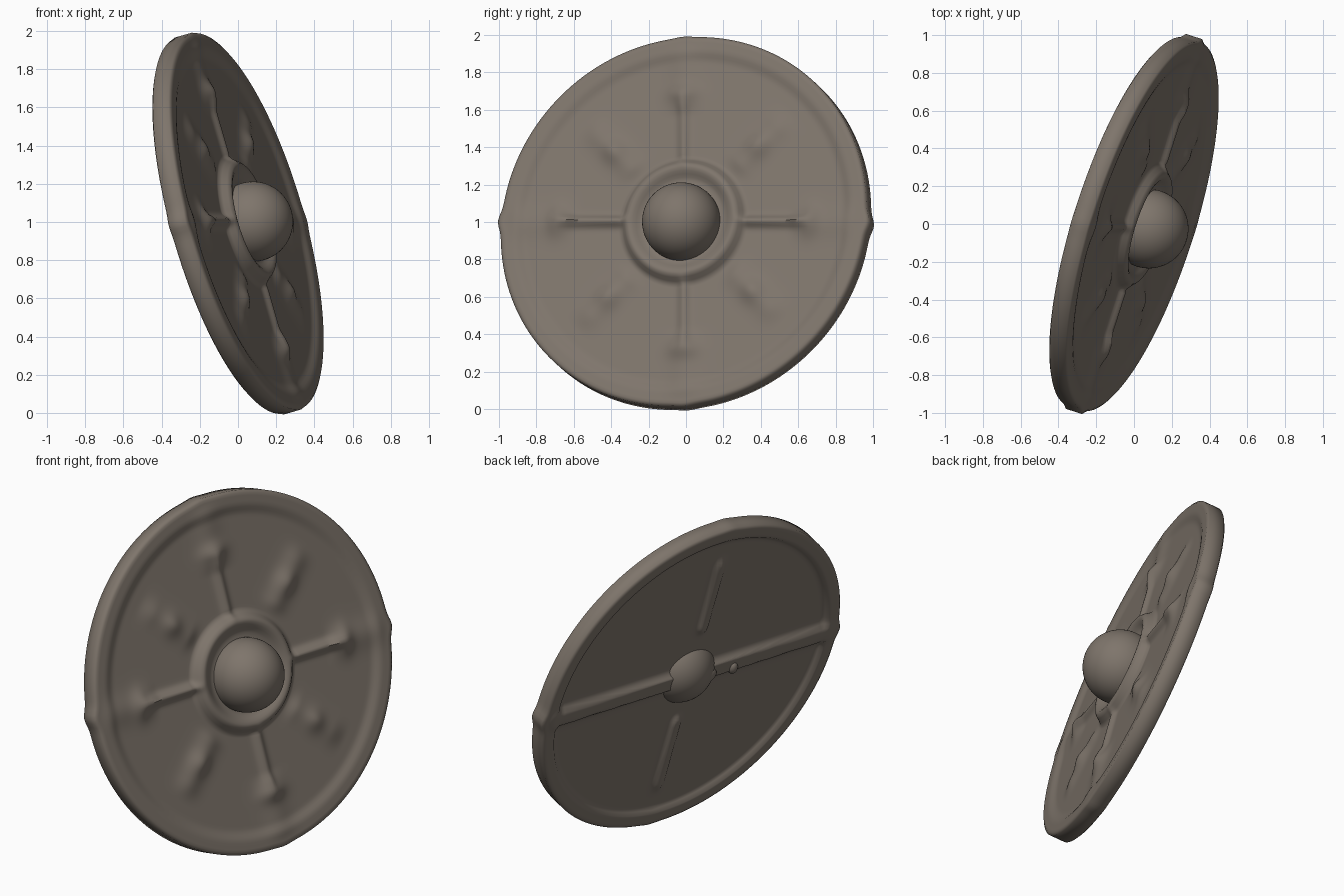
import bpy, bmesh, math
from mathutils import Matrix, Vector

if "Cube" in bpy.data.objects:
    bpy.data.objects.remove(bpy.data.objects["Cube"])

mat = bpy.data.materials.new("weathered brown")
mat.diffuse_color = (0.21, 0.178, 0.148, 1)
mat.use_nodes = True
mat.node_tree.nodes["Principled BSDF"].inputs["Base Color"].default_value = mat.diffuse_color

# Shield frame: N is the facing direction, U runs along the cross bar, V_ANG is the upright rib
N = Vector((1, -0.32, 0.29)).normalized()
U = Vector((0.32, 1, 0)).normalized()
W = N.cross(U)
FRAME = Matrix((U, W, N)).transposed().to_4x4()
FRAME.translation = Vector((0, 0, 0.992))
upright = Vector((-0.29, 0, 1)).normalized()
V_ANG = math.atan2(upright.dot(W), upright.dot(U))
AXES = [0, V_ANG, math.pi, V_ANG + math.pi]
DIAGONALS = [(a + b) / 2 for a, b in zip(AXES, AXES[1:] + [2 * math.pi])]
R = 1.022


def step(a, b, x):
    t = min(1, max(0, (x - a) / (b - a)))
    return t * t * (3 - 2 * t)


def bump(x, c, w):
    return math.exp(-((x - c) / w) ** 2)


def rib(r, ang, axis, width, r0, r1):
    """Soft straight rib along one direction, from r0 to r1."""
    along, side = r * math.cos(ang - axis), r * math.sin(ang - axis)
    return bump(side, 0, width) * step(r0 - .04, r0 + .04, along) * (1 - step(r1 - .06, r1 + .06, along))


def knot(r, ang, axis, c, wl, ws):
    return bump(r * math.cos(ang - axis), c, wl) * bump(r * math.sin(ang - axis), 0, ws)


def front_height(r, ang):
    h = 0.036 + 0.018 * step(0.88, 0.95, r)          # panel and raised rim
    h += 0.055 * (1 - step(0.30, 0.355, r))          # collar around the boss
    h -= 0.035 * (1 - step(0.22, 0.29, r))
    for i, a in enumerate(AXES):
        h += (0.036 if i % 2 == 0 else 0.022) * rib(r, ang, a, 0.028, 0.33, 0.68)
        h += 0.014 * rib(r, ang, a, 0.08, 0.62, 0.95)
        h += 0.026 * knot(r, ang, a, 0.71, 0.05, 0.08)
    for a in DIAGONALS:
        h += 0.018 * rib(r, ang, a, 0.07, 0.40, 0.76)
        h += 0.02 * knot(r, ang, a, 0.57, 0.06, 0.06)
    return h


def back_height(r, ang):
    h = 0.028 + 0.026 * step(0.915, 0.945, r)
    for i, a in enumerate(AXES):
        if i % 2 == 0:
            h += 0.036 * min(1, 2.2 * rib(r, ang, a, 0.045, -0.05, 0.95))
        else:
            h += 0.022 * min(1, 1.6 * rib(r, ang, a, 0.03, 0.3, 0.78))
    return -min(h, 0.064)


def edge_radius(ang):
    e = R
    for i, a in enumerate(AXES):
        d = math.atan2(math.sin(ang - a), math.cos(ang - a))
        e += (0.02 if i % 2 == 0 else 0.006) * bump(d, 0, 0.05)
    return e


def finish(name, bm, angle):
    bmesh.ops.recalc_face_normals(bm, faces=bm.faces[:])
    me = bpy.data.meshes.new(name)
    bm.to_mesh(me)
    bm.free()
    me.materials.append(mat)
    ob = bpy.data.objects.new(name, me)
    bpy.context.collection.objects.link(ob)
    ob.matrix_world = FRAME
    bpy.context.view_layer.objects.active = ob
    ob.select_set(True)
    bpy.ops.object.shade_smooth_by_angle(angle=math.radians(angle))
    ob.select_set(False)


# Shield disc: front rings, rounded edge, back rings
SEG, RINGS = 256, 64
bm = bmesh.new()
layers = []
for fn, order in ((front_height, range(1, RINGS + 1)), (back_height, range(RINGS, 0, -1))):
    for j in order:
        t = j / RINGS
        ring = []
        for s in range(SEG):
            ang = 2 * math.pi * s / SEG
            r = t * (R + (edge_radius(ang) - R) * step(0.8, 0.95, t))
            h = fn(r, ang) * (0.82 if j == RINGS else 1)
            ring.append(bm.verts.new((r * math.cos(ang), r * math.sin(ang), h)))
        layers.append(ring)
for a, b in zip(layers, layers[1:]):
    for s in range(SEG):
        n = (s + 1) % SEG
        bm.faces.new((a[s], a[n], b[n], b[s]))
for ring, fn in ((layers[0], front_height), (layers[-1], back_height)):
    c = bm.verts.new((0, 0, fn(0, 0)))
    for s in range(SEG):
        bm.faces.new((ring[s], ring[(s + 1) % SEG], c))
finish("shield_disc", bm, 60)


def ellipsoid(name, loc, scale, seg=48):
    bm = bmesh.new()
    bmesh.ops.create_uvsphere(bm, u_segments=seg, v_segments=seg // 2, radius=1)
    bmesh.ops.transform(bm, verts=bm.verts, matrix=Matrix.Translation(loc) @ Matrix.Diagonal((*scale, 1)))
    finish(name, bm, 60)


# Central boss on the front, grip and small stud on the back
ellipsoid("boss", (0, -0.012, 0.082), (0.21, 0.21, 0.21), 64)
ellipsoid("grip", (-0.05, -0.01, -0.06), (0.115, 0.055, 0.05))
ellipsoid("grip_stud", (-0.29, -0.025, -0.055), (0.03, 0.04, 0.028), 24)
